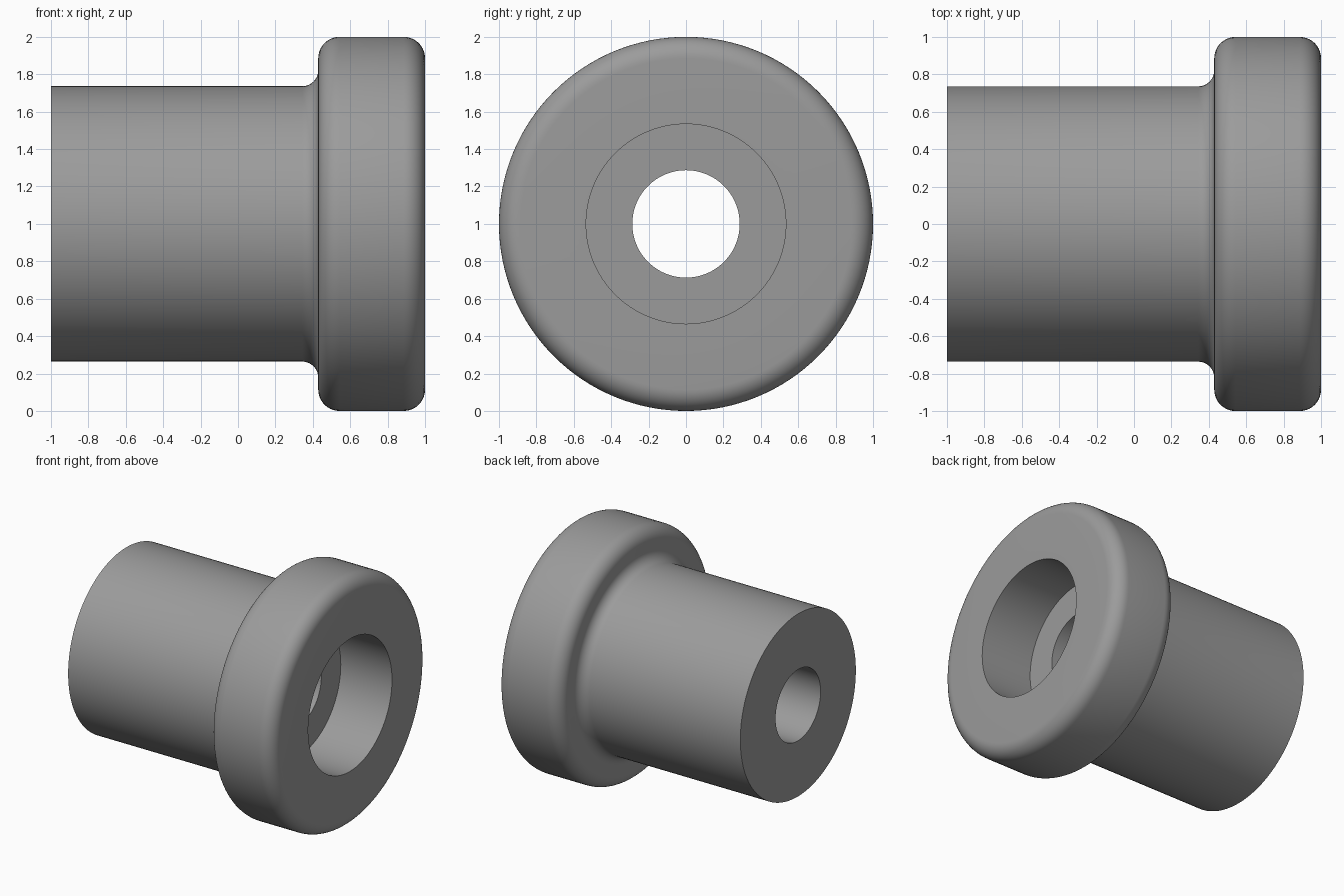
import bpy, bmesh, math
from mathutils import Matrix, Vector

if "Cube" in bpy.data.objects:
    bpy.data.objects.remove(bpy.data.objects["Cube"])

SEGMENTS = 128


def arc(cx, cr, radius, start, end, steps=10):
    """Points of a rounded corner in the (x, radius) half-plane, in degrees."""
    angles = [math.radians(start + (end - start) * i / steps) for i in range(steps + 1)]
    return [(cx + radius * math.cos(a), cr + radius * math.sin(a)) for a in angles]


# Main dimensions
LEFT, RIGHT, SHOULDER = -1.0, 1.0, 0.429
STEM_R, FLANGE_R, BORE_R, RECESS_R = 0.736, 1.0, 0.287, 0.534
RECESS_X = RIGHT - 0.457
ROUND, NECK = 0.114, 0.086

# Closed section: bore, stem, neck fillet, rounded flange, recess
profile = [(LEFT, BORE_R), (LEFT, STEM_R)]
profile += arc(SHOULDER - NECK, STEM_R + NECK, NECK, -90, 0)
profile += arc(SHOULDER + ROUND, FLANGE_R - ROUND, ROUND, 180, 90)
profile += arc(RIGHT - ROUND, FLANGE_R - ROUND, ROUND, 90, 0)
profile += [(RIGHT, RECESS_R), (RECESS_X, RECESS_R), (RECESS_X, BORE_R)]

# Revolve the section around the horizontal axis
bm = bmesh.new()
rings = []
for s in range(SEGMENTS):
    turn = Matrix.Rotation(2 * math.pi * s / SEGMENTS, 3, 'X')
    rings.append([bm.verts.new(turn @ Vector((x, 0, r))) for x, r in profile])
for s in range(SEGMENTS):
    a, b = rings[s], rings[(s + 1) % SEGMENTS]
    for i in range(len(profile)):
        j = (i + 1) % len(profile)
        bm.faces.new((a[i], a[j], b[j], b[i]))
bmesh.ops.recalc_face_normals(bm, faces=bm.faces)

mesh = bpy.data.meshes.new("flanged_bushing")
bm.to_mesh(mesh)
bm.free()
bushing = bpy.data.objects.new("flanged_bushing", mesh)
bushing.location.z = 1.0
bpy.context.collection.objects.link(bushing)

# Plain grey metal
grey = bpy.data.materials.new("grey_metal")
grey.diffuse_color = (0.33, 0.33, 0.33, 1)
grey.use_nodes = True
grey.node_tree.nodes["Principled BSDF"].inputs["Base Color"].default_value = grey.diffuse_color
mesh.materials.append(grey)

# Smooth walls with crisp rims
bpy.context.view_layer.objects.active = bushing
bushing.select_set(True)
bpy.ops.object.shade_smooth_by_angle(angle=math.radians(30))
